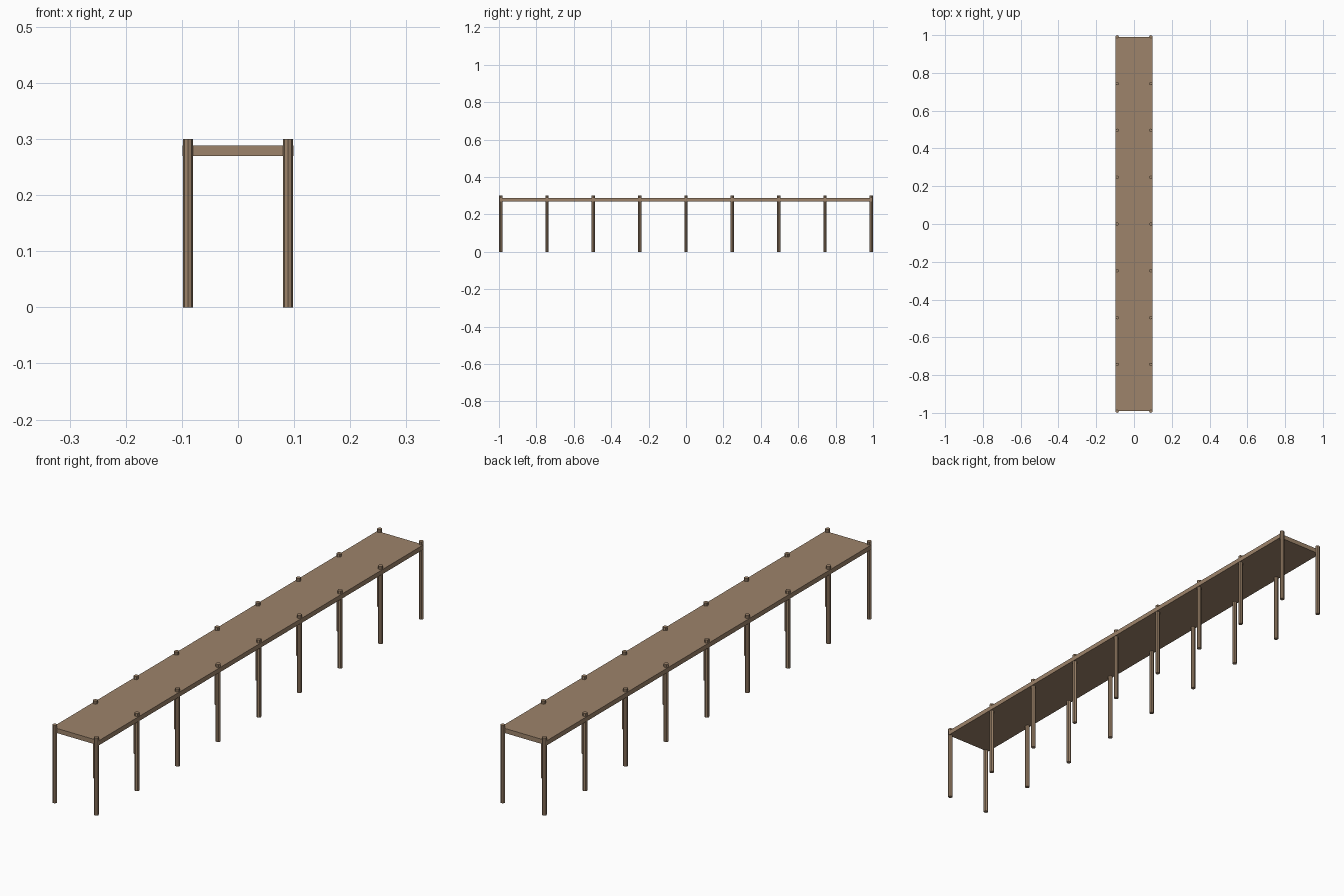
import bpy

if "Cube" in bpy.data.objects:
    bpy.data.objects.remove(bpy.data.objects["Cube"])

# Weathered timber
wood = bpy.data.materials.new("weathered_wood")
wood.diffuse_color = (0.34, 0.23, 0.145, 1)
wood.use_nodes = True
wood.node_tree.nodes["Principled BSDF"].inputs["Base Color"].default_value = wood.diffuse_color

POST_R, POST_H = 0.0088, 0.30
POST_X, POST_Y = 0.089, 0.9912
PAIRS = 9

# Deck slab, ending at the centres of the end posts
bpy.ops.mesh.primitive_cube_add(size=1, location=(0, 0, 0.279))
deck = bpy.context.object
deck.name = "pier_deck"
deck.scale = (0.198, 2 * POST_Y, 0.018)
bpy.ops.object.transform_apply(location=False, rotation=False, scale=True)
deck.data.materials.append(wood)


def add_post(name, x, y):
    bpy.ops.mesh.primitive_cylinder_add(
        vertices=8, radius=POST_R, depth=POST_H, location=(x, y, POST_H / 2))
    post = bpy.context.object
    post.name = name
    post.data.materials.append(wood)


# Pairs of posts standing slightly proud of the deck
for i in range(PAIRS):
    y = -POST_Y + 2 * POST_Y * i / (PAIRS - 1)
    add_post(f"left_post_{i + 1}", -POST_X, y)
    add_post(f"right_post_{i + 1}", POST_X, y)
